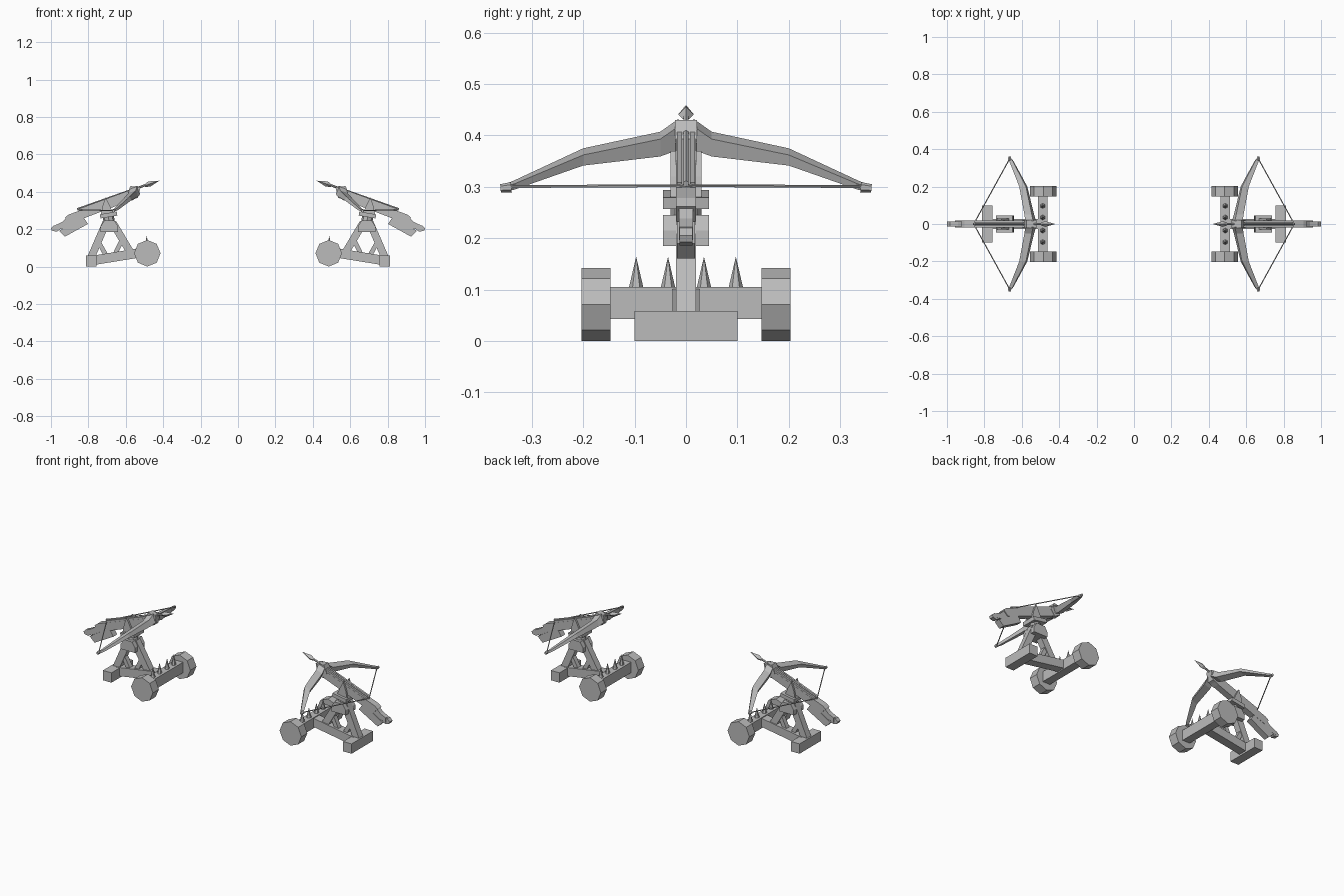
import bpy
import bmesh
from mathutils import Vector

cube = bpy.data.objects.get("Cube")
if cube:
    bpy.data.objects.remove(cube, do_unlink=True)

grey = bpy.data.materials.new("plain_grey")
grey.use_nodes = True
grey.diffuse_color = (0.5, 0.5, 0.5, 1)
grey.node_tree.nodes["Principled BSDF"].inputs["Base Color"].default_value = (0.5, 0.5, 0.5, 1)

Y = Vector((0, 1, 0))


def emit(name, bm):
    """Make the part for the left machine and its mirror for the right one."""
    for side, sign in (("left", 1), ("right", -1)):
        copy = bm.copy()
        for v in copy.verts:
            v.co.x *= sign
        bmesh.ops.recalc_face_normals(copy, faces=copy.faces)
        mesh = bpy.data.meshes.new(f"{side}_{name}")
        copy.to_mesh(mesh)
        copy.free()
        mesh.materials.append(grey)
        bpy.context.collection.objects.link(bpy.data.objects.new(mesh.name, mesh))
    bm.free()


def loft(name, rings):
    """Bridge equal rings of points and cap both ends."""
    bm = bmesh.new()
    rows = [[bm.verts.new(p) for p in ring] for ring in rings]
    n = len(rows[0])
    for a, b in zip(rows, rows[1:]):
        for i in range(n):
            j = (i + 1) % n
            bm.faces.new((a[i], a[j], b[j], b[i]))
    bm.faces.new(rows[0])
    bm.faces.new(rows[-1])
    emit(name, bm)


def prism(name, outline, y0, y1):
    """Side outline in x and z, extruded across y."""
    loft(name, [[(x, y, z) for x, z in outline] for y in (y0, y1)])


def box(name, x0, x1, y0, y1, z0, z1):
    prism(name, [(x0, z0), (x1, z0), (x1, z1), (x0, z1)], y0, y1)


def rect(c, u, v):
    return [c + u + v, c - u + v, c - u - v, c + u - v]


def beam(name, p, q, half_y, half_t, y=0):
    """Squared timber between two x, z points."""
    p, q = Vector((p[0], y, p[1])), Vector((q[0], y, q[1]))
    side = (q - p).normalized().cross(Y)
    loft(name, [rect(c, Y * half_y, side * half_t) for c in (p, q)])


def rod(name, p, q, r1, r2, sides):
    p, q = Vector(p), Vector(q)
    bm = bmesh.new()
    bmesh.ops.create_cone(bm, cap_ends=True, segments=sides, radius1=r1, radius2=r2,
                          depth=(q - p).length)
    bm.transform((q - p).to_track_quat("Z", "Y").to_matrix().to_4x4())
    bmesh.ops.translate(bm, verts=bm.verts, vec=(p + q) / 2)
    emit(name, bm)


# Carriage: wheels, axle, spikes, rear foot
for s in (-1, 1):
    rod(f"wheel_{s}", (0.485, s * 0.147, 0.071), (0.485, s * 0.203, 0.071), 0.071, 0.071, 8)
box("axle", 0.463, 0.513, -0.147, 0.147, 0.043, 0.105)
for y in (-0.097, -0.035, 0.035, 0.097):
    rod(f"spike_{y}", (0.488, y, 0.104), (0.488, y, 0.164), 0.014, 0, 6)
box("rear_foot", 0.757, 0.812, -0.1, 0.1, 0, 0.058)
beam("base_beam", (0.49, 0.079), (0.775, 0.033), 0.026, 0.025)

# Support frame
beam("rear_leg", (0.785, 0.05), (0.705, 0.235), 0.019, 0.02)
beam("front_leg", (0.572, 0.07), (0.67, 0.235), 0.019, 0.02)
beam("rear_brace", (0.7, 0.05), (0.742, 0.125), 0.014, 0.012)
beam("front_brace", (0.66, 0.06), (0.622, 0.14), 0.014, 0.012)

# Swivel
prism("pivot_block", [(0.642, 0.185), (0.735, 0.185), (0.735, 0.215), (0.715, 0.245),
                      (0.66, 0.245), (0.642, 0.215)], -0.045, 0.045)
rod("pivot_post", (0.688, 0, 0.235), (0.695, 0, 0.275), 0.03, 0.03, 8)
beam("turntable", (0.647, 0.283), (0.737, 0.268), 0.045, 0.011)
for s in (-1, 1):
    prism(f"side_bracket_{s}", [(0.665, 0.28), (0.735, 0.27), (0.725, 0.32), (0.708, 0.37),
                                (0.685, 0.325)], s * 0.019, s * 0.03)

# Stock, grip and lower box
prism("stock", [(0.522, 0.418), (0.905, 0.278), (0.925, 0.262), (0.895, 0.232),
                (0.84, 0.252), (0.535, 0.368)], -0.019, 0.019)
prism("grip", [(0.905, 0.272), (0.94, 0.238), (0.975, 0.222), (0.975, 0.196),
               (0.93, 0.205), (0.875, 0.238)], -0.014, 0.014)
prism("grip_end", [(0.96, 0.222), (0.985, 0.22), (1, 0.205), (0.995, 0.192),
                   (0.97, 0.186), (0.952, 0.198)], -0.013, 0.013)
prism("lower_box", [(0.83, 0.27), (0.957, 0.19), (0.925, 0.16), (0.802, 0.228)], -0.018, 0.018)
for s in (-1, 1):
    beam(f"arrow_rail_{s}", (0.525, 0.421), (0.85, 0.302), 0.005, 0.007, s * 0.013)

# Bow: limbs taper from the hub to the tips, tilted with the stock
along, up = Vector((-0.94, 0, 0.34)), Vector((0.34, 0, 0.94))
prism("bow_hub", [(0.522, 0.425), (0.575, 0.43), (0.595, 0.385), (0.57, 0.352),
                  (0.535, 0.37)], -0.021, 0.021)
sections = [(0.552, 0.015, 0.402, 0.022, 0.024), (0.56, 0.05, 0.383, 0.021, 0.018),
            (0.592, 0.2, 0.358, 0.019, 0.011), (0.655, 0.335, 0.303, 0.01, 0.006),
            (0.663, 0.35, 0.299, 0.007, 0.005)]
for s in (-1, 1):
    loft(f"bow_limb_{s}", [rect(Vector((x, s * y, z)), along * t, up * h)
                           for x, y, z, t, h in sections])
    rod(f"limb_tip_{s}", (0.665, s * 0.34, 0.299), (0.665, s * 0.361, 0.297), 0.01, 0.008, 6)
    rod(f"bow_string_{s}", (0.667, s * 0.345, 0.3), (0.857, 0, 0.302), 0.003, 0.003, 5)

# Bolt
rod("bolt_shaft", (0.86, 0, 0.306), (0.465, 0, 0.446), 0.006, 0.006, 6)
rod("bolt_head", (0.475, 0, 0.441), (0.42, 0, 0.459), 0.015, 0, 4)
rod("bolt_head_base", (0.5, 0, 0.432), (0.475, 0, 0.441), 0.006, 0.015, 4)
